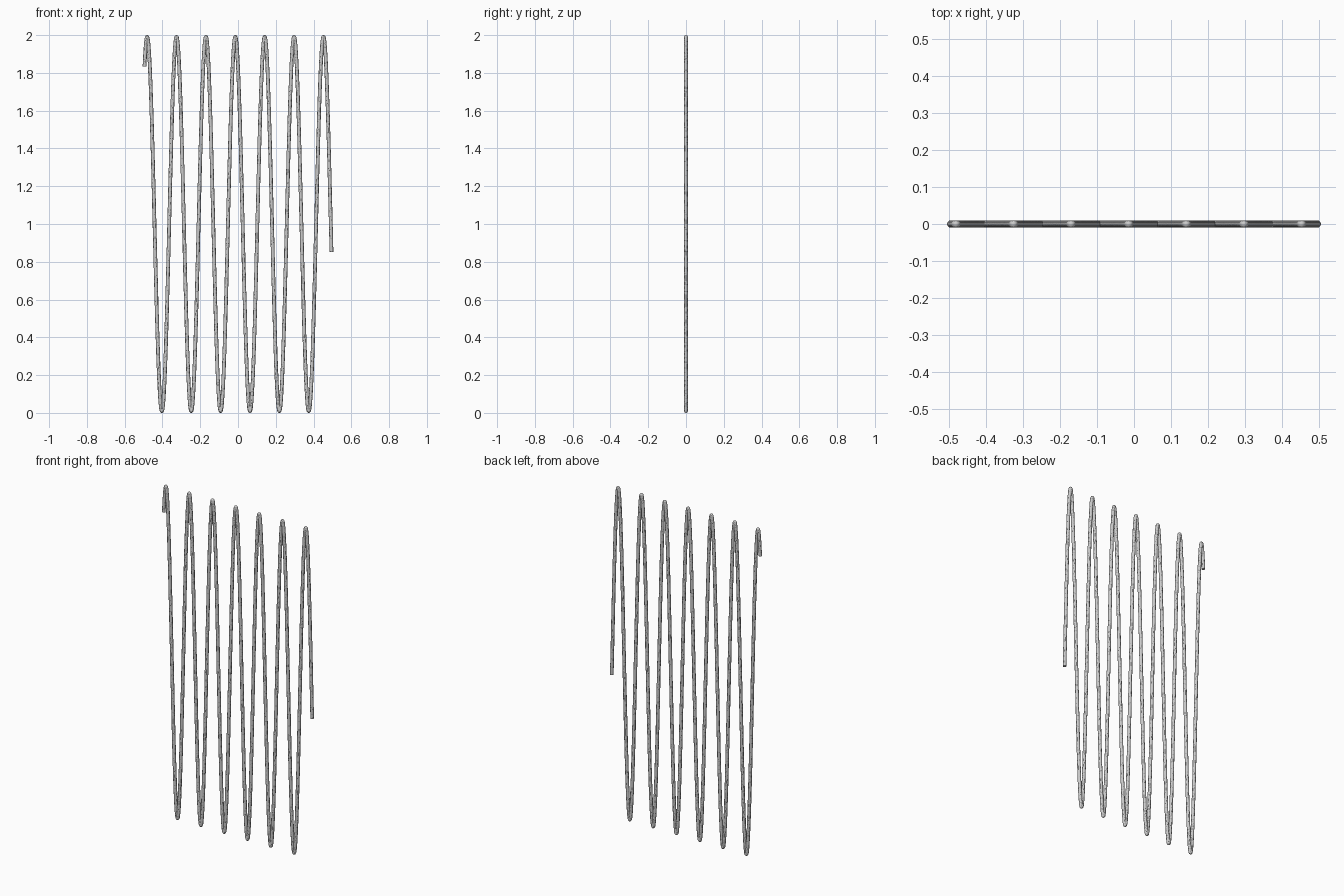
import bpy
from math import sin

if "Cube" in bpy.data.objects:
    bpy.data.objects.remove(bpy.data.objects["Cube"])

# One round wire bent into a tall sine wave in the XZ plane
RADIUS = 0.0099
AMPLITUDE = 1 - RADIUS
HALF_LENGTH = 0.495
PHASE_START, PHASE_END = 1.0, 40.99
STEPS = 4000

curve = bpy.data.curves.new("wave_wire", 'CURVE')
curve.dimensions = '3D'
curve.bevel_depth = RADIUS
curve.bevel_resolution = 4
curve.use_fill_caps = True

# Wave path
path = curve.splines.new('POLY')
path.points.add(STEPS)
for i, point in enumerate(path.points):
    t = i / STEPS
    phase = PHASE_START + t * (PHASE_END - PHASE_START)
    point.co = ((2 * t - 1) * HALF_LENGTH, 0, 1 + AMPLITUDE * sin(phase), 1)

wire = bpy.data.objects.new("wave_wire", curve)
bpy.context.collection.objects.link(wire)

# Turn the swept wire into a smooth mesh
bpy.context.view_layer.objects.active = wire
wire.select_set(True)
bpy.ops.object.convert(target='MESH')
bpy.ops.object.shade_smooth_by_angle()
